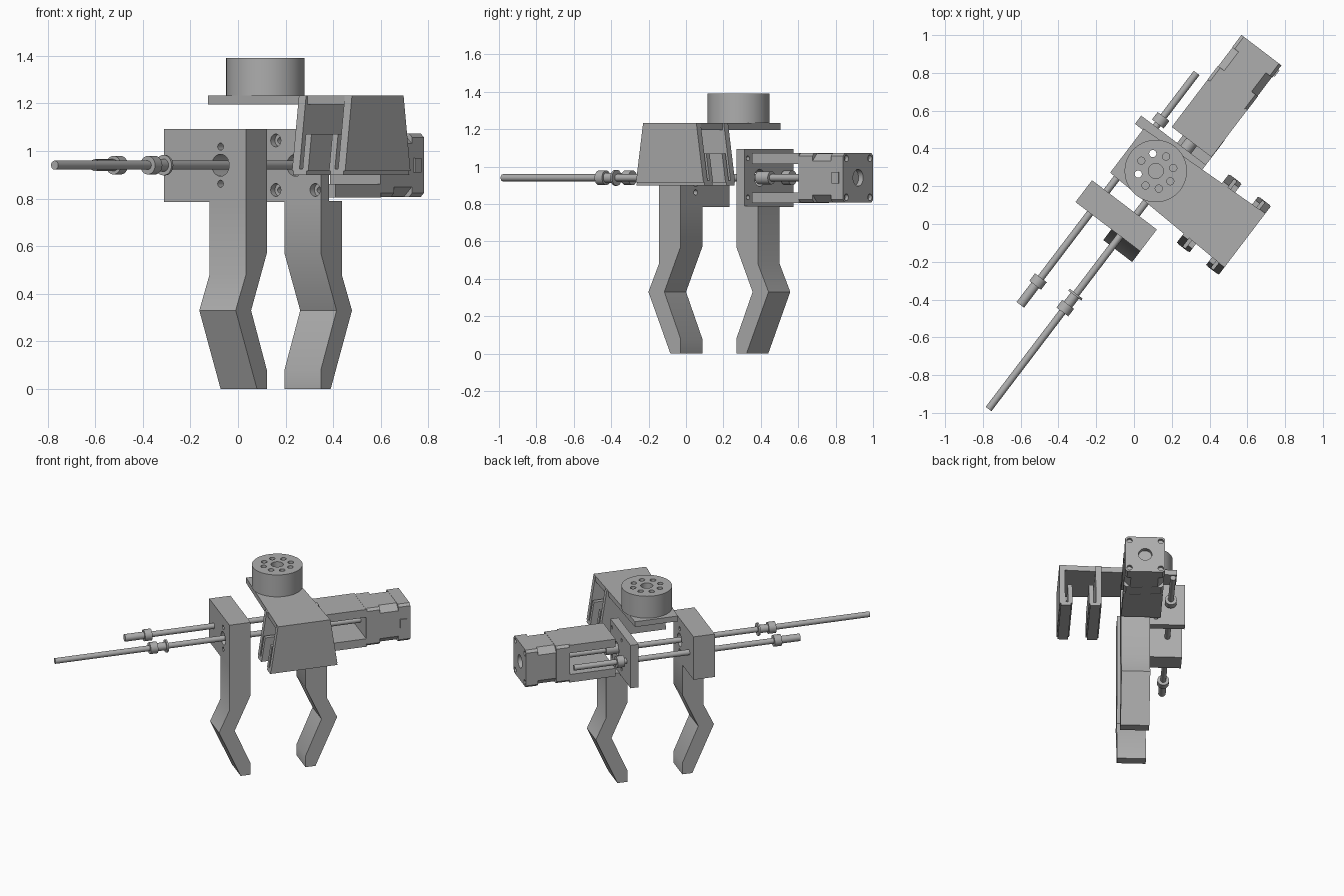
import bpy, bmesh, math
from mathutils import Matrix, Vector

if "Cube" in bpy.data.objects:
    bpy.data.objects.remove(bpy.data.objects["Cube"])

mat = bpy.data.materials.new("plain_grey")
mat.use_nodes = True
GREY = (0.42, 0.42, 0.42, 1)
mat.diffuse_color = GREY
mat.node_tree.nodes["Principled BSDF"].inputs["Base Color"].default_value = GREY

# The gripper is laid out with its rods along local x, then turned about z
TURN = Matrix.Rotation(math.radians(52.75), 4, 'Z')
AXIS_Y, ROD_Y, AXIS_Z = 0.02, 0.22, 0.94
JAW_MIDDLE = 0.2375


def finish(name, bm):
    bmesh.ops.recalc_face_normals(bm, faces=bm.faces)
    bm.transform(TURN)
    mesh = bpy.data.meshes.new(name)
    bm.to_mesh(mesh)
    bm.free()
    mesh.materials.append(mat)
    ob = bpy.data.objects.new(name, mesh)
    bpy.context.collection.objects.link(ob)
    bpy.ops.object.select_all(action='DESELECT')
    ob.select_set(True)
    bpy.context.view_layer.objects.active = ob
    bpy.ops.object.shade_smooth_by_angle(angle=math.radians(30))
    return ob


def extrude(bm, points, vec):
    face = bm.faces.new([bm.verts.new(p) for p in points])
    out = bmesh.ops.extrude_face_region(bm, geom=[face])
    moved = [g for g in out["geom"] if isinstance(g, bmesh.types.BMVert)]
    bmesh.ops.translate(bm, verts=moved, vec=vec)


def side_profile(name, pts, y0, y1):
    bm = bmesh.new()
    extrude(bm, [(x, y0, z) for x, z in pts], (0, y1 - y0, 0))
    return finish(name, bm)


def end_profile(name, pts, x0, x1):
    bm = bmesh.new()
    extrude(bm, [(x0, y, z) for y, z in pts], (x1 - x0, 0, 0))
    return finish(name, bm)


def box(name, x0, x1, y0, y1, z0, z1):
    return side_profile(name, [(x0, z0), (x1, z0), (x1, z1), (x0, z1)], y0, y1)


def add_cylinder(bm, start, end, r, sides=32):
    a, b = Vector(start), Vector(end)
    d = b - a
    m = Matrix.Translation((a + b) / 2) @ d.to_track_quat('Z', 'Y').to_matrix().to_4x4()
    bmesh.ops.create_cone(bm, cap_ends=True, segments=sides, radius1=r, radius2=r,
                          depth=d.length, matrix=m)


def bar(name, x0, x1, y, r, sides=32):
    bm = bmesh.new()
    add_cylinder(bm, (x0, y, AXIS_Z), (x1, y, AXIS_Z), r, sides)
    return finish(name, bm)


def cut(ob, holes):
    """Bore a list of (start, end, radius) holes out of an object."""
    for start, end, r in holes:
        bm = bmesh.new()
        add_cylinder(bm, start, end, r, 24)
        cutter = finish("cutter", bm)
        mod = ob.modifiers.new("hole", 'BOOLEAN')
        mod.operation, mod.solver, mod.object = 'DIFFERENCE', 'EXACT', cutter
        bpy.ops.object.select_all(action='DESELECT')
        bpy.context.view_layer.objects.active = ob
        ob.select_set(True)
        bpy.ops.object.modifier_apply(modifier=mod.name)
        bpy.data.objects.remove(cutter)
    bpy.ops.object.shade_smooth_by_angle(angle=math.radians(30))


def x_hole(x0, x1, dy, dz, r):
    y, z = AXIS_Y + dy, AXIS_Z + dz
    return ((x0, y, z), (x1, y, z), r)


CORNERS = [(a, b) for a in (-0.104, 0.104) for b in (-0.104, 0.104)]

# Fingers: one cranked profile, mirrored for the fixed side
finger = [(-0.095, 0.79), (-0.095, 0.48), (-0.166, 0.33), (-0.018, 0),
          (0.05, 0), (0.05, 0.08), (-0.059, 0.33), (0.05, 0.57), (0.05, 0.79)]
side_profile("moving_finger", finger, -0.114, 0.078)
side_profile("fixed_finger", [(2 * JAW_MIDDLE - x, z) for x, z in finger], -0.114, 0.078)

# Moving jaw block with nut bore
block = box("moving_jaw_block", -0.095, 0.05, -0.114, 0.317, 0.785, 1.093)
cut(block, [x_hole(-0.2, 0.2, 0, 0, 0.046),
            x_hole(-0.2, 0.2, 0, 0.078, 0.015), x_hole(-0.2, 0.2, 0, -0.078, 0.015)])

# Fixed plate with counterbored screw holes
plate = box("fixed_plate", 0.425, 0.48, -0.114, 0.317, 0.785, 1.093)
cut(plate, [x_hole(0.3, 0.6, 0, 0, 0.046)]
    + [x_hole(0.4, 0.455, a, b, 0.027) for a, b in CORNERS]
    + [x_hole(0.4, 0.6, a, b, 0.013) for a, b in CORNERS])

# Motor mount: upper and lower walls, open at the sides
box("mount_top", 0.53, 0.845, -0.112, 0.152, 1.015, 1.072)
box("mount_bottom", 0.53, 0.845, -0.112, 0.152, 0.805, 0.862)
bar("mount_collar", 0.475, 0.56, AXIS_Y, 0.035)


# Motor: two end caps around a stack with larger chamfers
def chamfered(half, c):
    s = half - c
    pts = [(half, -s), (half, s), (s, half), (-s, half),
           (-half, s), (-half, -s), (-s, -half), (s, -half)]
    return [(AXIS_Y + a, AXIS_Z + b) for a, b in pts]


end_profile("motor_front_cap", chamfered(0.133, 0.016), 0.84, 0.935)
end_profile("motor_stack", chamfered(0.131, 0.04), 0.935, 1.06)
rear = end_profile("motor_rear_cap", chamfered(0.133, 0.016), 1.06, 1.141)
cut(rear, [x_hole(1.11, 1.2, 0, 0, 0.045)]
    + [x_hole(1.12, 1.2, a, b, 0.018) for a, b in CORNERS])
box("motor_plug", 1.07, 1.115, -0.121, -0.108, 0.91, 0.97)

# Rods with their collars and washers
bar("lead_screw", -1.246, 0.86, AXIS_Y, 0.019, 20)
bar("guide_rod", -0.705, 0.837, ROD_Y, 0.019, 20)
bar("guide_rod_tip", -0.705, -0.575, ROD_Y, 0.025, 20)
for name, x, y, length, r in [("guide_outer_collar", -0.55, ROD_Y, 0.05, 0.039),
                              ("guide_inner_collar", 0.523, ROD_Y, 0.05, 0.039),
                              ("screw_collar", -0.575, AXIS_Y, 0.05, 0.039),
                              ("screw_sleeve", -0.535, AXIS_Y, 0.1, 0.027),
                              ("screw_washer", -0.485, AXIS_Y, 0.012, 0.043)]:
    bar(name, x - length / 2, x + length / 2, y, r, 24)

# Top arm, a tapering plate
bm = bmesh.new()
extrude(bm, [(0.14, 0.265, 1.195), (0.433, 0.265, 1.195),
             (0.465, -0.52, 1.195), (0.107, -0.52, 1.195)], (0, 0, 0.038))
arm = finish("top_arm", bm)

# Round coupling with a ring of bores, two of them running through the arm
cx, cy = 0.293, 0.078
bm = bmesh.new()
add_cylinder(bm, (cx, cy, 1.232), (cx, cy, 1.39), 0.165, 64)
disc = finish("round_coupling", bm)
ring = [(cx + 0.094 * math.cos(a), cy + 0.094 * math.sin(a))
        for a in (math.radians(47 + 45 * i) for i in range(8))]
cut(disc, [((cx, cy, 1.3), (cx, cy, 1.5), 0.04)]
    + [((x, y, 1.2), (x, y, 1.5), 0.019) for x, y in ring])
cut(arm, [((x, y, 1.1), (x, y, 1.3), 0.019) for x, y in (ring[0], ring[2])])


# Hanging clamp: two flared walls, each thickened inward at the foot
def flared(z0, z1):
    def spread(z):
        return 0.05 * (1.232 - z) / 0.332
    a, b = spread(z0), spread(z1)
    return [(0.107 - a, z0), (0.465 + a, z0), (0.465 + b, z1), (0.107 - b, z1)]


for name, y, inward in [("outer", -0.52, 1), ("inner", -0.24, -1)]:
    side_profile(name + "_clamp_wall", flared(0.915, 1.232), y, y + 0.038 * inward)
    side_profile(name + "_clamp_lip", flared(0.915, 1.07), y + 0.055 * inward, y + 0.085 * inward)
    side_profile(name + "_clamp_foot", flared(0.898, 0.925), y + 0.008 * inward, y + 0.077 * inward)
